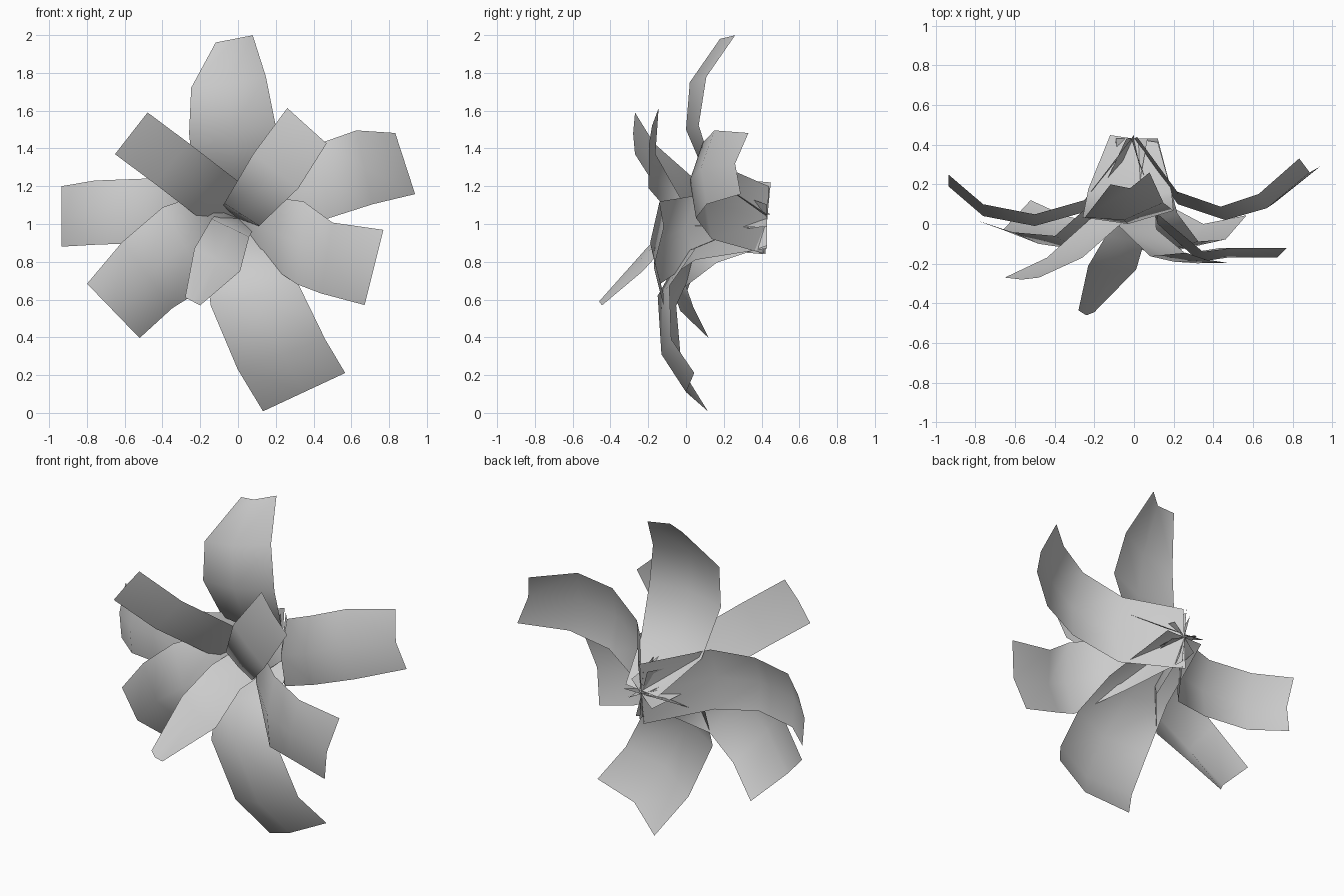
import bpy
import math
from mathutils import Vector


def petal(name, spine, side, tilt=(0, 0), cup=0.07):
    """Folded sheet along a spine of (x, y, z, half_width) from heart to tip.
    side: crosswise angle in the front plane (heart, tip); tilt: its depth slope;
    cup: how far the edges sit behind the midrib."""
    verts, faces = [], []
    n = len(spine)
    for i, (x, y, z, w) in enumerate(spine):
        t = i / (n - 1)
        a = math.radians(side[0] + (side[1] - side[0]) * t)
        slope = tilt[0] + (tilt[1] - tilt[0]) * t
        across = Vector((math.cos(a), slope, math.sin(a))) * w
        back = Vector((0, cup if i else 0, 0))
        mid = Vector((x, y, z))
        verts += [mid - across + back, mid, mid + across + back]
    for i in range(n - 1):
        for c in range(2):
            k = 3 * i + c
            faces.append((k, k + 1, k + 4, k + 3))
    mesh = bpy.data.meshes.new(name)
    mesh.from_pydata(verts, [], faces)
    obj = bpy.data.objects.new(name, mesh)
    bpy.context.collection.objects.link(obj)
    for p in mesh.polygons:
        p.use_smooth = True


# Outer ring of broad petals
petal("top_petal",
      [(0, .43, 1.05, .12), (-.02, .12, 1.22, .21), (-.03, .0, 1.5, .23),
       (-.05, .02, 1.75, .2), (-.02, .18, 1.98, .1)],
      (0, 11), (-.15, .3), .05)
petal("upper_right_petal",
      [(0, .43, 1.02, .18), (.22, .1, 1.12, .2), (.46, .02, 1.23, .2),
       (.67, .08, 1.3, .2), (.885, .26, 1.32, .17)],
      (-95, -72), (-.05, -.12), .05)
petal("left_petal",
      [(0, .43, 1.03, .19), (-.25, .06, 1.06, .19), (-.5, -.01, 1.07, .17),
       (-.76, .04, 1.06, .17), (-.935, .19, 1.04, .16)],
      (90, 90), (.1, .12), .04)
petal("bottom_petal",
      [(0, .43, 1.03, .12), (.02, -.02, .85, .2), (.09, -.15, .62, .24),
       (.23, -.13, .31, .245), (.35, .0, .11, .24)],
      (0, 25), (0, -.15), .08)
petal("lower_right_petal",
      [(0, .43, 1.03, .16), (.12, 0, .98, .17), (.33, -.19, .9, .22),
       (.47, -.17, .82, .19), (.72, -.17, .77, .205)],
      (-85, -104), (0, 0), .05)
petal("lower_left_petal",
      [(0, .43, 1.03, .15), (-.1, .05, .98, .2), (-.28, -.13, .88, .24),
       (-.48, -.1, .73, .22), (-.66, -.03, .54, .2)],
      (-75, -46), (0, .25), .1)

# Inner ring of narrow petals leaning forward
petal("inner_left_petal",
      [(0, .43, 1.03, .1), (-.09, .05, 1.12, .14), (-.35, -.18, 1.32, .14),
       (-.565, -.28, 1.48, .14)],
      (47, 52), (0, 0), .01)
petal("inner_right_petal",
      [(0, .43, 1.03, .1), (.02, -.03, 1.05, .11), (.2, -.19, 1.28, .15),
       (.365, -.18, 1.52, .14)],
      (-28, -42), (0, -.18), .01)
petal("inner_lower_petal",
      [(0, .43, 1.03, .1), (-.04, -.08, .98, .11), (-.11, -.24, .81, .135),
       (-.24, -.46, .59, .045)],
      (-25, -27), (0, -.1), .02)
